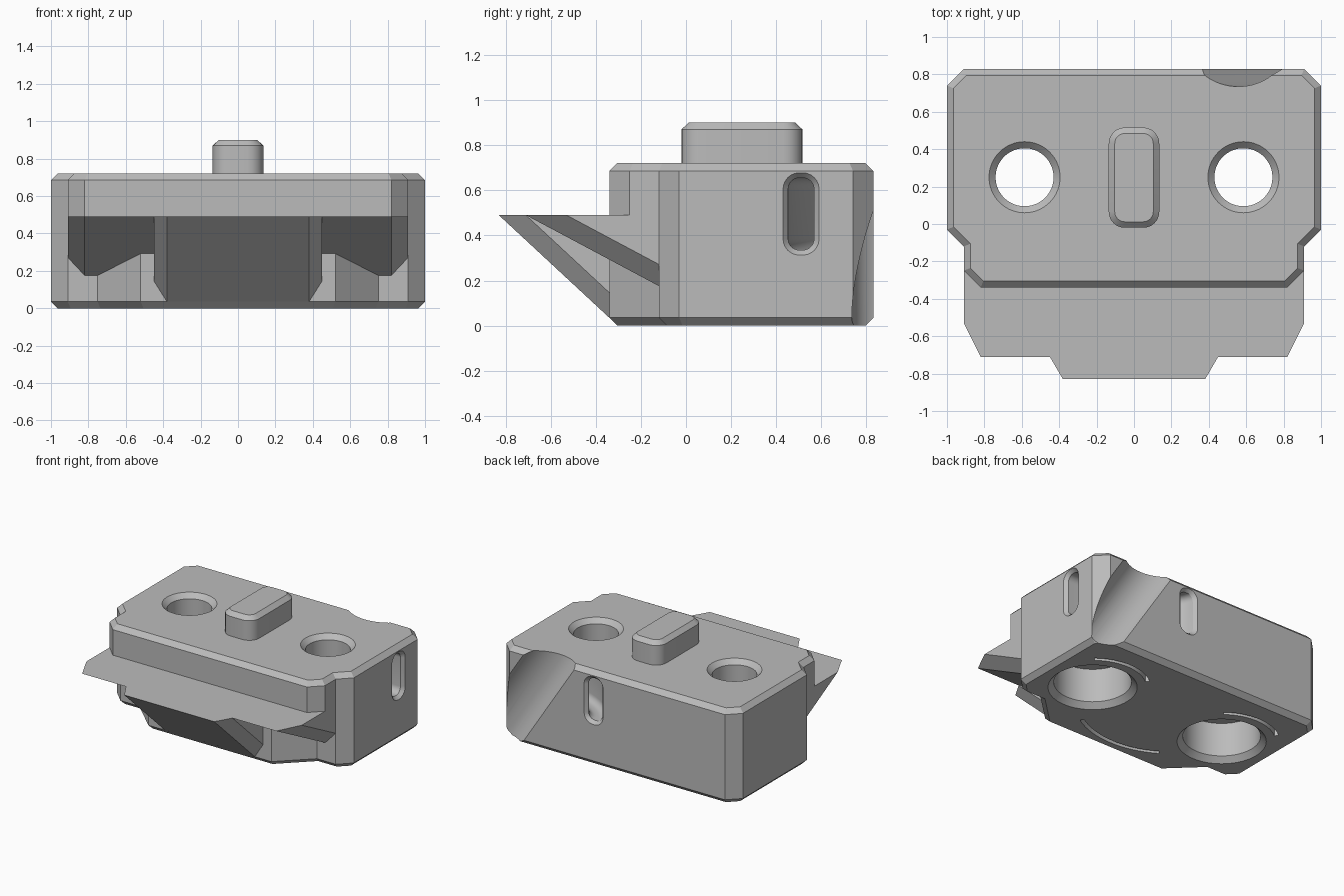
import bpy, bmesh
from math import cos, sin, pi, radians
from mathutils import Vector

cube = bpy.data.objects.get("Cube")
if cube:
    bpy.data.objects.remove(cube, do_unlink=True)

grey = bpy.data.materials.new("plain grey")
grey.use_nodes = True
GREY = (0.5, 0.5, 0.5, 1)
grey.diffuse_color = GREY
grey.node_tree.nodes["Principled BSDF"].inputs["Base Color"].default_value = GREY


def loft(name, rings, bevel_z=None):
    """Closed solid through matching rings; edges at height bevel_z are chamfered."""
    bm = bmesh.new()
    loops = [[bm.verts.new(p) for p in ring] for ring in rings]
    for a, b in zip(loops, loops[1:]):
        for i in range(len(a)):
            j = (i + 1) % len(a)
            bm.faces.new((a[i], a[j], b[j], b[i]))
    bm.faces.new(loops[0])
    bm.faces.new(loops[-1])
    bmesh.ops.recalc_face_normals(bm, faces=bm.faces)
    if bevel_z is not None:
        edges = [e for e in bm.edges if all(abs(v.co.z - bevel_z) < 1e-5 for v in e.verts)]
        bmesh.ops.bevel(bm, geom=edges, offset=0.035, segments=1, affect='EDGES')
    mesh = bpy.data.meshes.new(name)
    bm.to_mesh(mesh)
    bm.free()
    mesh.materials.append(grey)
    obj = bpy.data.objects.new(name, mesh)
    bpy.context.collection.objects.link(obj)
    return obj


def at(pts, z, dy=0):
    return [(x, y + dy, z) for x, y in pts]


def prism(name, pts, z0, z1, bevel_z=None):
    return loft(name, [at(pts, z0), at(pts, z1)], bevel_z)


def mirrored(pts):
    return pts + [(-x, y) for x, y in reversed(pts)]


def circle(cx, cy, r, n=64):
    return [(cx + r * cos(2 * pi * i / n), cy + r * sin(2 * pi * i / n)) for i in range(n)]


def rounded_rect(hw, hh, r, n=6):
    pts = []
    for k, (sx, sy) in enumerate([(1, 1), (-1, 1), (-1, -1), (1, -1)]):
        for i in range(n + 1):
            a = pi / 2 * (k + i / n)
            pts.append((sx * (hw - r) + r * cos(a), sy * (hh - r) + r * sin(a)))
    return pts


def arc_band(cx, cy, r, mid, half, width=0.03, n=24):
    angles = [radians(mid - half + 2 * half * i / n) for i in range(n + 1)]
    outer = [(cx + (r + width / 2) * cos(a), cy + (r + width / 2) * sin(a)) for a in angles]
    inner = [(cx + (r - width / 2) * cos(a), cy + (r - width / 2) * sin(a)) for a in angles]
    return outer + inner[::-1]


def combine(target, tool, operation):
    mod = target.modifiers.new("boolean", 'BOOLEAN')
    mod.operation, mod.solver, mod.object = operation, 'EXACT', tool
    bpy.context.view_layer.objects.active = target
    bpy.ops.object.modifier_apply(modifier=mod.name)
    bpy.data.objects.remove(tool, do_unlink=True)


# Main block: narrower lower half, wider upper half
shoulder = [(0.91, 0.83), (1, 0.74), (1, -0.03), (0.91, -0.12)]
body = prism("body", mirrored(shoulder + [(0.75, -0.12), (0.52, -0.34)]), 0, 0.6, 0)
upper = prism("upper", mirrored(shoulder + [(0.91, -0.25), (0.82, -0.34)]), 0.42, 0.72, 0.72)
combine(body, upper, 'UNION')

# Wide ledge with a shallow sloping underside
tip = [(0.82, -0.71), (0.91, -0.53)]
low_tip = [(x, y + 0.619) for x, y in tip]
back = [(0.91, 0.12)]
ledge = loft("ledge", [at(mirrored(tip + back), 0.49), at(mirrored(low_tip + back), 0.16)])
combine(body, ledge, 'UNION')

# Steeper wedge in the middle of the front
nose = [(0.38, -0.83), (0.45, -0.71)]
low_nose = [(x, y + 0.517) for x, y in nose]
back = [(0.45, -0.02)]
wedge = loft("wedge", [at(mirrored(nose + back), 0.49), at(mirrored(low_nose + back), 0.01)])
combine(body, wedge, 'UNION')

# Stepped screw holes and curved grooves underneath
bore = [(0.32, -0.01), (0.27, 0.04), (0.27, 0.3), (0.155, 0.3),
        (0.155, 0.685), (0.2, 0.73)]
for side in (-1, 1):
    cx = side * 0.585
    hole = loft("hole_cutter", [at(circle(cx, 0.25, r), z) for r, z in bore])
    combine(body, hole, 'DIFFERENCE')
    groove = prism("groove_cutter", arc_band(cx, 0.25, 0.39, 90, 38), -0.01, 0.08)
    combine(body, groove, 'DIFFERENCE')
groove = prism("groove_cutter", arc_band(0, 0.415, 0.66, -90, 32), -0.01, 0.08)
combine(body, groove, 'DIFFERENCE')

# Slanted round scallop across the rear corner
axis = Vector((-0.65, 0, 1))
scallop = loft("scallop_cutter", [
    [Vector((1.025 + 0.26 * cos(a), 0.953 + 0.218 * sin(a), 0)) + axis * h
     for a in [2 * pi * i / 64 for i in range(64)]] for h in (-0.3, 1)])
combine(body, scallop, 'DIFFERENCE')

# Curved cord channel from the side face to the rear face, with flared mouths
stations = [(1.025, 0.51, 0, 0.045), (0.975, 0.51, 0, 0)]
for i in range(1, 16):
    t = pi / 2 * i / 16
    stations.append((1 - 0.8 * sin(t), 0.83 - 0.32 * cos(t), t, 0))
stations = [s for s in stations if s[1] < 0.8]
stations += [(0.2, 0.805, pi / 2, 0), (0.2, 0.855, pi / 2, 0.045)]
rings = []
for x, y, t, grow in stations:
    tangent = Vector((-0.8 * cos(t), 0.32 * sin(t), 0)).normalized()
    across = Vector((-tangent.y, tangent.x, 0))
    rings.append([Vector((x, y, 0.495 + v)) + across * u for u, v in
                  rounded_rect(0.0575 + grow, 0.16 + grow, 0.05 + grow)])
combine(body, loft("channel_cutter", rings), 'DIFFERENCE')

# Raised key on top
key_rings = []
for inset, z in ((0, 0.7), (0, 0.87), (0.032, 0.9)):
    outline = rounded_rect(0.135 - inset, 0.268 - inset, 0.085 - inset)
    key_rings.append(at(outline, z, 0.248))
key = loft("top_key", key_rings)

for obj in (body, key):
    bpy.ops.object.select_all(action='DESELECT')
    obj.select_set(True)
    bpy.context.view_layer.objects.active = obj
    bpy.ops.object.shade_smooth_by_angle(angle=radians(25))
